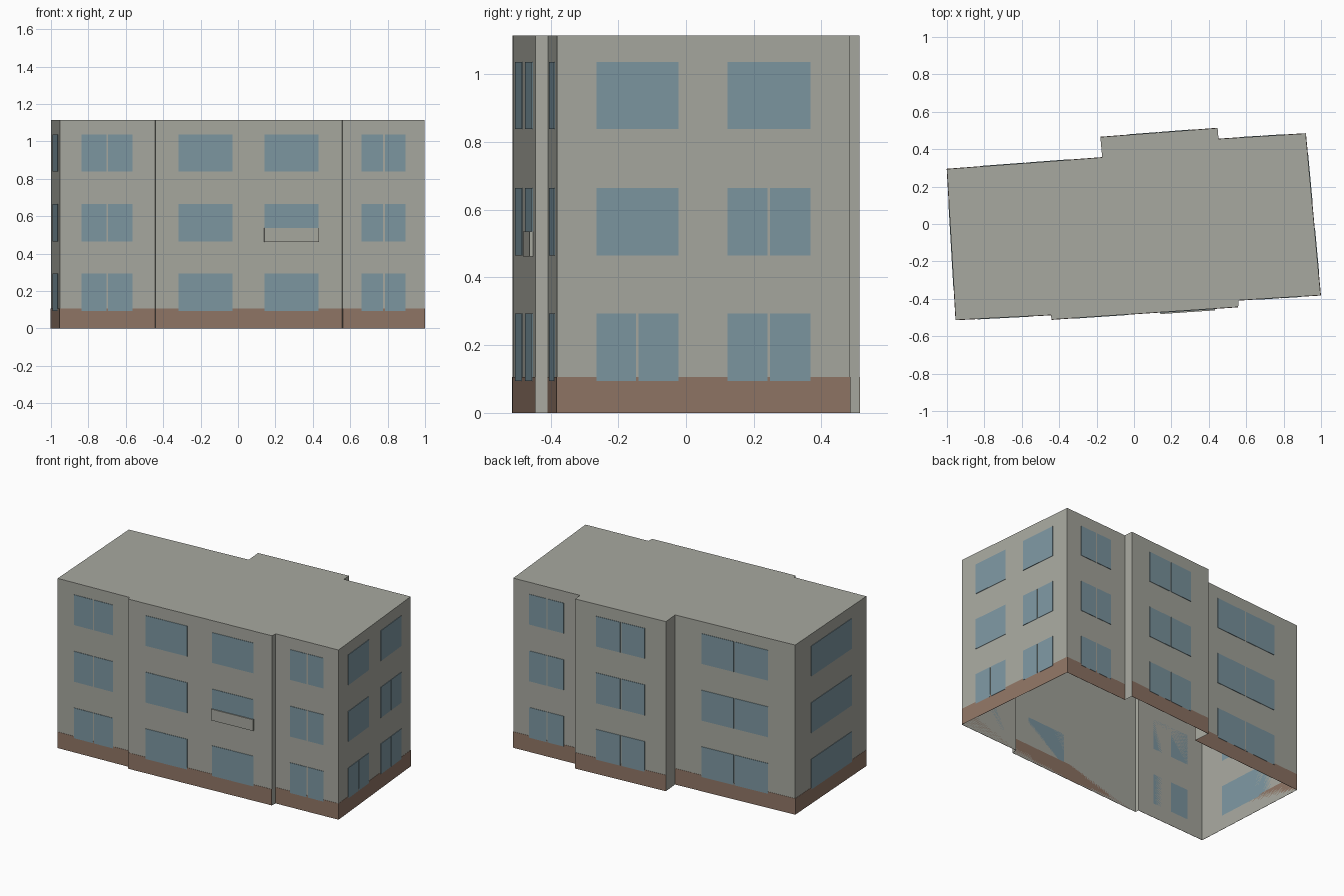
import bpy, bmesh
from mathutils import Vector

cube = bpy.data.objects.get("Cube")
if cube:
    bpy.data.objects.remove(cube, do_unlink=True)


def material(name, rgb):
    m = bpy.data.materials.new(name)
    m.use_nodes = True
    m.diffuse_color = (*rgb, 1)
    m.node_tree.nodes["Principled BSDF"].inputs["Base Color"].default_value = (*rgb, 1)
    return m


GREY = material("grey_render", (0.39, 0.395, 0.35))
BLUE = material("blue_glass", (0.205, 0.31, 0.36))
BROWN = material("brown_plinth", (0.28, 0.18, 0.132))

HEIGHT, PLINTH = 1.115, 0.106
FLOORS = [(0.094, 0.293), (0.465, 0.665), (0.838, 1.037)]
GAP = 0.004

# Footprint, counter-clockwise from the front right corner
A, B = Vector((-0.953, -0.513)), Vector((-0.445, -0.487))
C, D = Vector((-0.44, -0.511)), Vector((0.557, -0.444))
E, F = Vector((0.56, -0.408)), Vector((0.998, -0.381))
G, H = Vector((0.918, 0.484)), Vector((0.452, 0.455))
I, J = Vector((0.447, 0.513)), Vector((-0.18, 0.465))
K, L = Vector((-0.17, 0.356)), Vector((-1.0, 0.294))
OUTLINE = [A, B, C, D, E, F, G, H, I, J, K, L]


def finish(name, bm, mat):
    mesh = bpy.data.meshes.new(name)
    bmesh.ops.recalc_face_normals(bm, faces=bm.faces)
    bm.to_mesh(mesh)
    bm.free()
    mesh.materials.append(mat)
    ob = bpy.data.objects.new(name, mesh)
    bpy.context.collection.objects.link(ob)
    return ob


def slab(bm, wall, span, z, depth):
    """Thin box on a wall; span is measured on the wall's main axis."""
    p, q = wall
    d = q - p
    axis = 0 if abs(d.x) > abs(d.y) else 1
    out = Vector((d.y, -d.x)).normalized()
    ends = [p + d * ((s - p[axis]) / d[axis]) for s in span]
    ring = [ends[0], ends[1], ends[1] + out * depth, ends[0] + out * depth]
    low = [bm.verts.new((*v, z[0])) for v in ring]
    top = [bm.verts.new((*v, z[1])) for v in ring]
    bm.faces.new(low[::-1])
    bm.faces.new(top)
    for i in range(4):
        j = (i + 1) % 4
        bm.faces.new((low[i], low[j], top[j], top[i]))


# Walls and flat roof, open underneath
bm = bmesh.new()
low = [bm.verts.new((*p, 0)) for p in OUTLINE]
top = [bm.verts.new((*p, HEIGHT)) for p in OUTLINE]
bm.faces.new(top)
for i in range(len(OUTLINE)):
    j = (i + 1) % len(OUTLINE)
    bm.faces.new((low[i], low[j], top[j], top[i]))
finish("walls_and_roof", bm, GREY)

# Each facade: wall ends, and windows as (start, end, mullion, floors with a mullion)
ALL, NONE = (0, 1, 2), ()
FACADES = {
    "front_right": ((A, B), [(-0.837, -0.564, -0.70, ALL)]),
    "front_middle": ((C, D), [(-0.318, -0.03, 0, NONE), (0.142, 0.43, 0, NONE)]),
    "front_left": ((E, F), [(0.66, 0.895, 0.781, ALL)]),
    "left_side": ((F, G), [(-0.265, -0.022, -0.144, (0,)), (0.122, 0.368, 0.244, (0, 1))]),
    "back_left": ((G, H), [(0.565, 0.805, 0.682, ALL)]),
    "back_middle": ((I, J), [(-0.034, 0.303, 0.131, ALL)]),
    "back_right": ((K, L), [(-0.814, -0.353, -0.58, ALL)]),
    "right_side": ((L, A), [(-0.343, 0.112, 0, NONE)]),
}

for name, (wall, windows) in FACADES.items():
    # Brown plinth strip on the main walls only
    bm = bmesh.new()
    axis = 0 if "side" not in name else 1
    slab(bm, wall, (wall[0][axis], wall[1][axis]), (0, PLINTH), 0.0015)
    finish(name + "_plinth", bm, BROWN)

    # Window panes on every floor
    bm = bmesh.new()
    for start, end, mullion, split in windows:
        half = 0.006 if name == "front_left" else GAP
        for n, z in enumerate(FLOORS):
            spans = [(start, end)]
            if n in split:
                spans = [(start, mullion - half), (mullion + half, end)]
            for span in spans:
                slab(bm, wall, span, z, 0.003)
    finish(name + "_windows", bm, BLUE)

# Grey panel covering the foot of one middle window
bm = bmesh.new()
slab(bm, (C, D), (0.14, 0.432), (0.462, 0.536), 0.0095)
finish("window_panel", bm, GREY)
